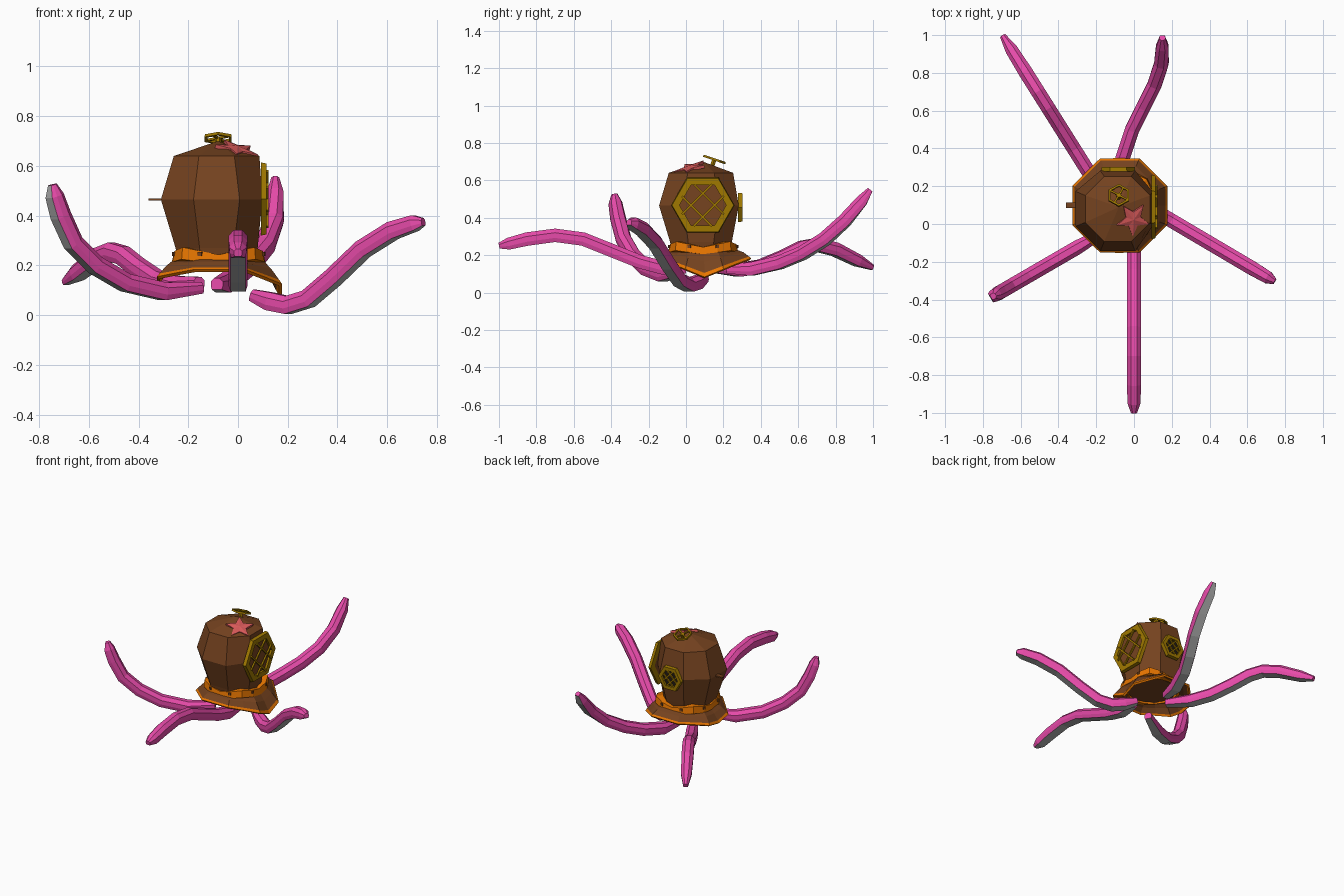
import bpy, bmesh, math
from mathutils import Vector, Matrix

if "Cube" in bpy.data.objects:
    bpy.data.objects.remove(bpy.data.objects["Cube"])


def material(name, rgb):
    m = bpy.data.materials.new(name)
    m.use_nodes = True
    m.diffuse_color = (*rgb, 1)
    m.node_tree.nodes["Principled BSDF"].inputs["Base Color"].default_value = (*rgb, 1)
    return m


BROWN = material("copper brown", (0.18, 0.056, 0.014))
ORANGE = material("orange trim", (0.8, 0.18, 0.0))
GOLD = material("old gold", (0.35, 0.19, 0.0))
PINK = material("tentacle pink", (0.8, 0.07, 0.4))
GREY = material("underside grey", (0.45, 0.45, 0.45))
CORAL = material("starfish coral", (0.68, 0.1, 0.1))
DARK = material("dark opening", (0.015, 0.01, 0.006))
CX, CY = -0.086, 0.08


def finish(bm, name, *mats, matrix=None):
    bmesh.ops.recalc_face_normals(bm, faces=bm.faces)
    if matrix:
        bm.transform(matrix)
    me = bpy.data.meshes.new(name)
    bm.to_mesh(me)
    bm.free()
    for m in mats:
        me.materials.append(m)
    ob = bpy.data.objects.new(name, me)
    bpy.context.collection.objects.link(ob)
    return ob


def loft(bm, rings, cap_start=False, cap_end=False, closed=False):
    """Join rings of points with quads; returns the strips of faces."""
    loops = [[bm.verts.new(p) for p in ring] for ring in rings]
    pairs = list(zip(loops, loops[1:]))
    if closed:
        pairs.append((loops[-1], loops[0]))
    n = len(loops[0])
    strips = [[bm.faces.new((a[i], a[(i + 1) % n], b[(i + 1) % n], b[i]))
               for i in range(n)] for a, b in pairs]
    if cap_start:
        bm.faces.new(loops[0])
    if cap_end:
        bm.faces.new(loops[-1])
    return strips


def ngon(r, z, n=8, phase=0.5, cx=0, cy=0):
    angles = [math.tau * (i + phase) / n for i in range(n)]
    return [Vector((cx + r * math.cos(a), cy + r * math.sin(a), z)) for a in angles]


def frame(centre, normal, spin=0):
    q = Vector(normal).to_track_quat('Z', 'Y')
    return Matrix.Translation(centre) @ q.to_matrix().to_4x4() @ Matrix.Rotation(spin, 4, 'Z')


def box(bm, centre, size, angle=0):
    mat = Matrix.Rotation(angle, 4, 'Z') @ Matrix.Translation(centre) @ Matrix.Diagonal((*size, 1))
    bmesh.ops.create_cube(bm, size=1, matrix=mat)


# Helmet: eight-sided dome, flattened where the window and port sit
bm = bmesh.new()
helmet_rings = [ngon(r / math.cos(math.pi / 8), z, cx=CX, cy=CY)
                for r, z in ((0.155, 0.22), (0.165, 0.27), (0.224, 0.465), (0.172, 0.64))]
helmet_rings = [[(min(x, 0.098), min(y, 0.282), z) for x, y, z in ring] for ring in helmet_rings]
loft(bm, helmet_rings, cap_start=True, cap_end=True)
bm.faces.ensure_lookup_table()
crown = bmesh.ops.poke(bm, faces=[bm.faces[-1]])
crown["verts"][0].co = (-0.08, 0.09, 0.7)
finish(bm, "helmet", BROWN)


# Skirt: flared shoulder plate whose hem dips to a point on the two x sides
def with_midpoints(ring):
    return [p for a, b in zip(ring, ring[1:] + ring[:1]) for p in (a, (a + b) / 2)]


bm = bmesh.new()
top = with_midpoints(ngon(0.178, 0.225, cx=-0.078, cy=0.097))
hem = with_midpoints(ngon(0.266, 0, cx=-0.075, cy=0.098))
for p in hem:
    low = 0.08 if p.x > -0.075 else 0.13
    p.z = low + (0.178 - low) * min(abs(p.y - 0.098) / 0.24, 1)
rings = [[a.lerp(b, t) + Vector((0, 0, lift)) for a, b in zip(top, hem)]
         for t, lift in ((0, 0), (0.5, 0.008), (0.87, 0.003), (1, 0))]
strips = loft(bm, rings)
for f in strips[-1]:
    f.material_index = 1
skirt = finish(bm, "skirt", BROWN, ORANGE)
solid = skirt.modifiers.new("thickness", 'SOLIDIFY')
solid.thickness = 0.014
solid.offset = 0

# Collar: scalloped band, wider and raised on the diagonals
bm = bmesh.new()


def collar_ring(r, z, rise, flare):
    ring = ngon(r, z, 16, 0, -0.078, 0.092)
    for i, p in enumerate(ring):
        wave = math.sin(math.tau * i / 8) ** 2
        out = Vector((p.x + 0.078, p.y - 0.092, 0)).normalized()
        p += out * flare * wave + Vector((0, 0, rise * wave))
    return ring


loft(bm, [collar_ring(0.165, 0.208, 0, 0), collar_ring(0.19, 0.205, 0.02, 0.02),
          collar_ring(0.18, 0.243, 0.03, 0.025), collar_ring(0.158, 0.243, 0.03, 0)], closed=True)
finish(bm, "collar", ORANGE)

# Collar bolts
bm = bmesh.new()
for i in range(8):
    box(bm, (0.187, 0, 0), (0.026, 0.016, 0.016), math.tau * (i + 0.5) / 8)
finish(bm, "collar_bolts", BROWN, matrix=Matrix.Translation((-0.078, 0.092, 0.245)))


# Hexagonal frames with lattice bars
def hex_frame(name, matrix, outer, inner, depth):
    bm = bmesh.new()
    loft(bm, [ngon(outer, 0, 6, 0), ngon(outer * 0.97, depth, 6, 0),
              ngon(inner, depth, 6, 0), ngon(inner, 0, 6, 0)], closed=True)
    finish(bm, name, GOLD, matrix=matrix)


def lattice(name, matrix, reach, offsets, width, z, angles):
    bm = bmesh.new()
    for angle in angles:
        for o in offsets:
            box(bm, (0, o, z), (2 * math.sqrt(reach ** 2 - o ** 2), width, width), angle)
    finish(bm, name, GOLD, matrix=matrix)


def pane(name, matrix, radius, mat):
    bm = bmesh.new()
    loft(bm, [ngon(radius, 0, 6, 0), ngon(radius, 0.004, 6, 0)], True, True)
    finish(bm, name, mat, matrix=matrix)


diagonals = (math.pi / 4, -math.pi / 4)
window = frame((0.092, 0.09, 0.467), (1, 0, 0))
hex_frame("window_frame", window, 0.17, 0.125, 0.022)
pane("window_pane", window @ Matrix.Translation((0, 0, 0.004)), 0.13, BROWN)
lattice("window_bars", window, 0.122, (-0.045, 0.045), 0.011, 0.026, diagonals)

port = frame((-0.083, 0.278, 0.455), (0, 1, 0))
hex_frame("back_port_frame", port, 0.09, 0.062, 0.024)
pane("back_port_pane", port @ Matrix.Translation((0, 0, 0.006)), 0.066, DARK)
lattice("back_port_bars", port, 0.062, (-0.02, 0.02), 0.009, 0.017, diagonals)

# Valve wheel on the crown
wheel = frame((-0.08, 0.15, 0.706), (0, 0.32, 0.95), math.pi / 6)
hex_frame("valve_wheel", wheel, 0.063, 0.05, 0.012)
lattice("valve_spokes", wheel, 0.052, (0,), 0.009, 0.006, (math.pi / 6, -math.pi / 3))
bm = bmesh.new()
loft(bm, [ngon(0.013, -0.05, 6), ngon(0.013, 0.01, 6)], True, True)
finish(bm, "valve_stem", GOLD, matrix=wheel)

# Side peg
bm = bmesh.new()
box(bm, (-0.325, 0.1, 0.465), (0.07, 0.03, 0.009))
finish(bm, "side_peg", BROWN)

# Starfish resting on the crown
bm = bmesh.new()
star = [[], []]
for i in range(10):
    a = math.tau * i / 10 + 0.95
    r = 0.042 if i % 2 else 0.092
    for k, z in enumerate((-0.01, 0.006)):
        star[k].append((r * math.cos(a), r * math.sin(a), z))
loft(bm, star, True, False)
rim = [v for v in bm.verts if v.co.z > 0]
peak = bm.verts.new((0, 0, 0.014))
for i in range(10):
    bm.faces.new((rim[i], rim[(i + 1) % 10], peak))
slope = Vector((0, 0, 1)).rotation_difference(Vector((0.25, -0.29, 1))).to_matrix().to_4x4()
finish(bm, "starfish", CORAL, matrix=Matrix.Translation((-0.005, 0.025, 0.668)) @ slope)

# Tentacles: eight-sided sweeps with a flat grey underside
HALF_SECTION = ((0.031, -0.035), (0.038, -0.013), (0.038, 0.015), (0.017, 0.037))
SECTION = HALF_SECTION + tuple((-x, y) for x, y in reversed(HALF_SECTION))


def tentacle(name, path):
    pts = [Vector(p) for p in path]
    scales = [0.65] + [1] * (len(pts) - 3) + [0.88, 0.42]
    rings = []
    for i, (p, s) in enumerate(zip(pts, scales)):
        tangent = (pts[min(i + 1, len(pts) - 1)] - pts[max(i - 1, 0)]).normalized()
        side = tangent.cross(Vector((0, 0, 1))).normalized()
        up = side.cross(tangent)
        rings.append([p + (side * x + up * y) * s for x, y in SECTION])
    bm = bmesh.new()
    for strip in loft(bm, rings, True, True):
        strip[-1].material_index = 1
    finish(bm, name, PINK, GREY)


tentacle("front_tentacle", [(0, y, z) for y, z in (
    (0, 0.125), (-0.12, 0.13), (-0.25, 0.165), (-0.4, 0.225), (-0.55, 0.285),
    (-0.7, 0.305), (-0.85, 0.285), (-0.95, 0.26), (-1, 0.25))])
tentacle("front_right_tentacle", [(x, 0.05 + 0.58 * x, z) for x, z in (
    (-0.15, 0.11), (-0.3, 0.095), (-0.45, 0.13), (-0.57, 0.2),
    (-0.66, 0.29), (-0.71, 0.4), (-0.735, 0.48), (-0.745, 0.525))])
tentacle("left_tentacle", [(x, 0.135 - 0.59 * x, z) for x, z in (
    (0.06, 0.08), (0.13, 0.055), (0.2, 0.04), (0.28, 0.065), (0.38, 0.15),
    (0.5, 0.265), (0.62, 0.34), (0.71, 0.37), (0.745, 0.375))])
tentacle("back_left_tentacle", [
    (-0.085, 0.22, 0.125), (-0.06, 0.35, 0.125), (-0.01, 0.5, 0.16), (0.05, 0.62, 0.21),
    (0.11, 0.74, 0.285), (0.145, 0.85, 0.385), (0.15, 0.94, 0.49), (0.15, 0.985, 0.55)])
tentacle("back_right_tentacle", [(-0.25 - 0.63 * (y - 0.29), y, z) for y, z in (
    (0.14, 0.13), (0.28, 0.12), (0.4, 0.14), (0.52, 0.19), (0.62, 0.24),
    (0.7, 0.255), (0.8, 0.23), (0.92, 0.17), (0.995, 0.135))])
